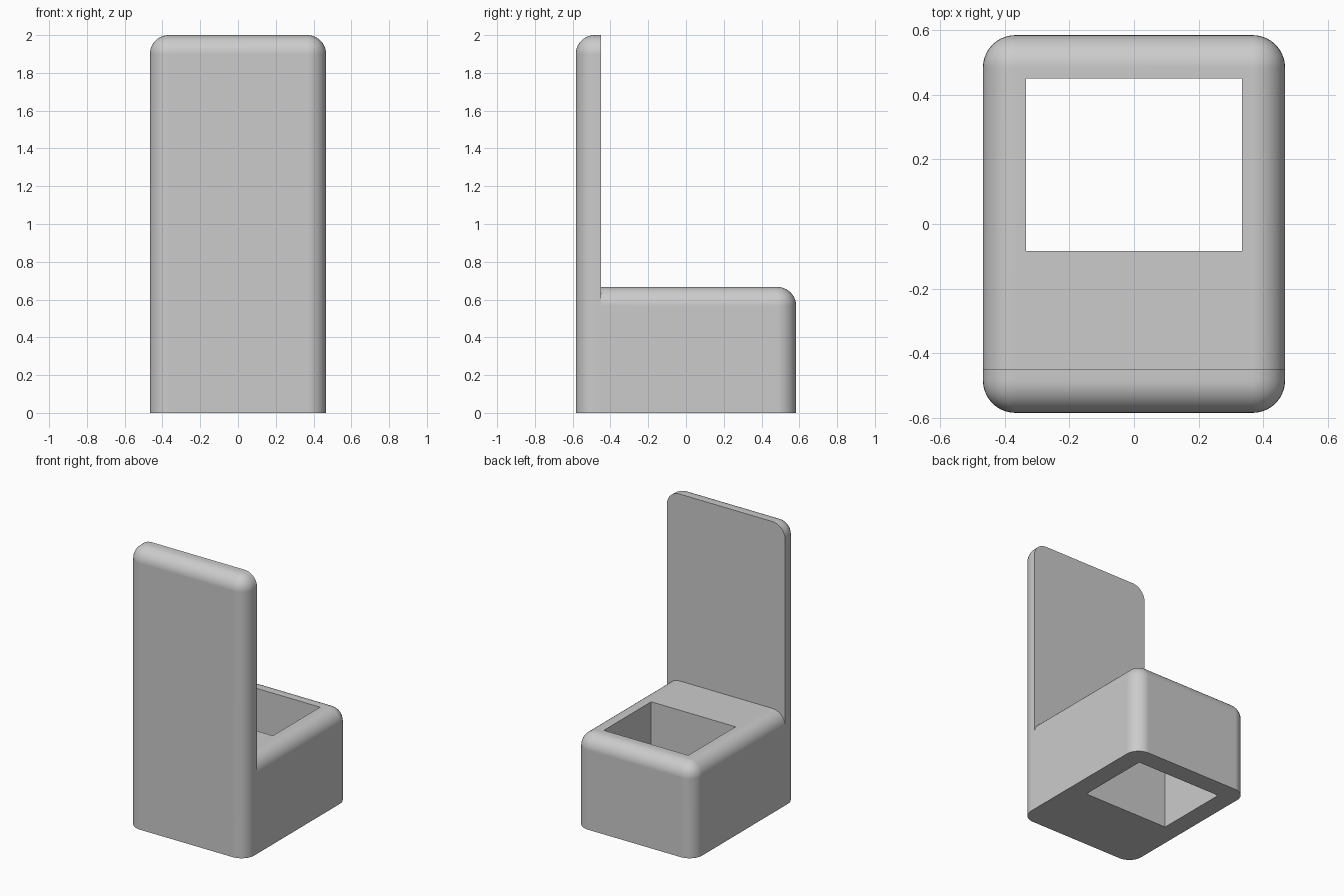
import bpy, bmesh, math
from mathutils import Vector

if "Cube" in bpy.data.objects:
    bpy.data.objects.remove(bpy.data.objects["Cube"])

W, D, H = 0.9333, 1.1667, 2.0      # overall size
SEAT_H, BACK_Y, R = 0.6667, -0.45, 0.1

grey = bpy.data.materials.new("light grey")
grey.diffuse_color = (0.6, 0.6, 0.6, 1)
grey.use_nodes = True
grey.node_tree.nodes["Principled BSDF"].inputs["Base Color"].default_value = grey.diffuse_color


def add_object(name, bm):
    bmesh.ops.recalc_face_normals(bm, faces=bm.faces)
    mesh = bpy.data.meshes.new(name)
    bm.to_mesh(mesh)
    bm.free()
    mesh.materials.append(grey)
    obj = bpy.data.objects.new(name, mesh)
    bpy.context.collection.objects.link(obj)
    return obj


def box(size, centre):
    bm = bmesh.new()
    bmesh.ops.create_cube(bm, size=1)
    for v in bm.verts:
        v.co = Vector(a * b for a, b in zip(v.co, size)) + Vector(centre)
    return bm


def rounded_half(name, height, keep_front):
    """Box rounded on all but its bottom edges, cut at the backrest plane."""
    bm = box((W, D, height), (0, 0, height / 2))
    edges = [e for e in bm.edges if max(v.co.z for v in e.verts) > 0.01]
    bmesh.ops.bevel(bm, geom=edges, offset=R, segments=10, profile=0.5, affect='EDGES')
    cut = bmesh.ops.bisect_plane(
        bm, geom=bm.verts[:] + bm.edges[:] + bm.faces[:],
        plane_co=(0, BACK_Y, 0), plane_no=(0, 1, 0),
        clear_inner=keep_front, clear_outer=not keep_front)
    rim = [e for e in cut["geom_cut"] if isinstance(e, bmesh.types.BMEdge)]
    bmesh.ops.contextual_create(bm, geom=rim)
    return add_object(name, bm)


def boolean(target, other, operation):
    mod = target.modifiers.new(operation.lower(), 'BOOLEAN')
    mod.operation, mod.solver, mod.object = operation, 'EXACT', other
    bpy.ops.object.modifier_apply(modifier=mod.name)
    bpy.data.objects.remove(other)


# Tall backrest and low seat block, fused into one body
chair = rounded_half("chair_body", H, False)
seat = rounded_half("seat_block", SEAT_H, True)
bpy.context.view_layer.objects.active = chair
chair.select_set(True)
boolean(chair, seat, 'UNION')

# Square opening right through the seat
opening = add_object("opening_cutter", box((0.6667, 0.5333, 2), (0, 0.1833, 0.3)))
opening.hide_render = True
boolean(chair, opening, 'DIFFERENCE')

# Smooth roundings, crisp flat faces
bpy.ops.object.shade_smooth_by_angle(angle=math.radians(30))
normals = chair.modifiers.new("flat_faces", 'WEIGHTED_NORMAL')
normals.keep_sharp = True
